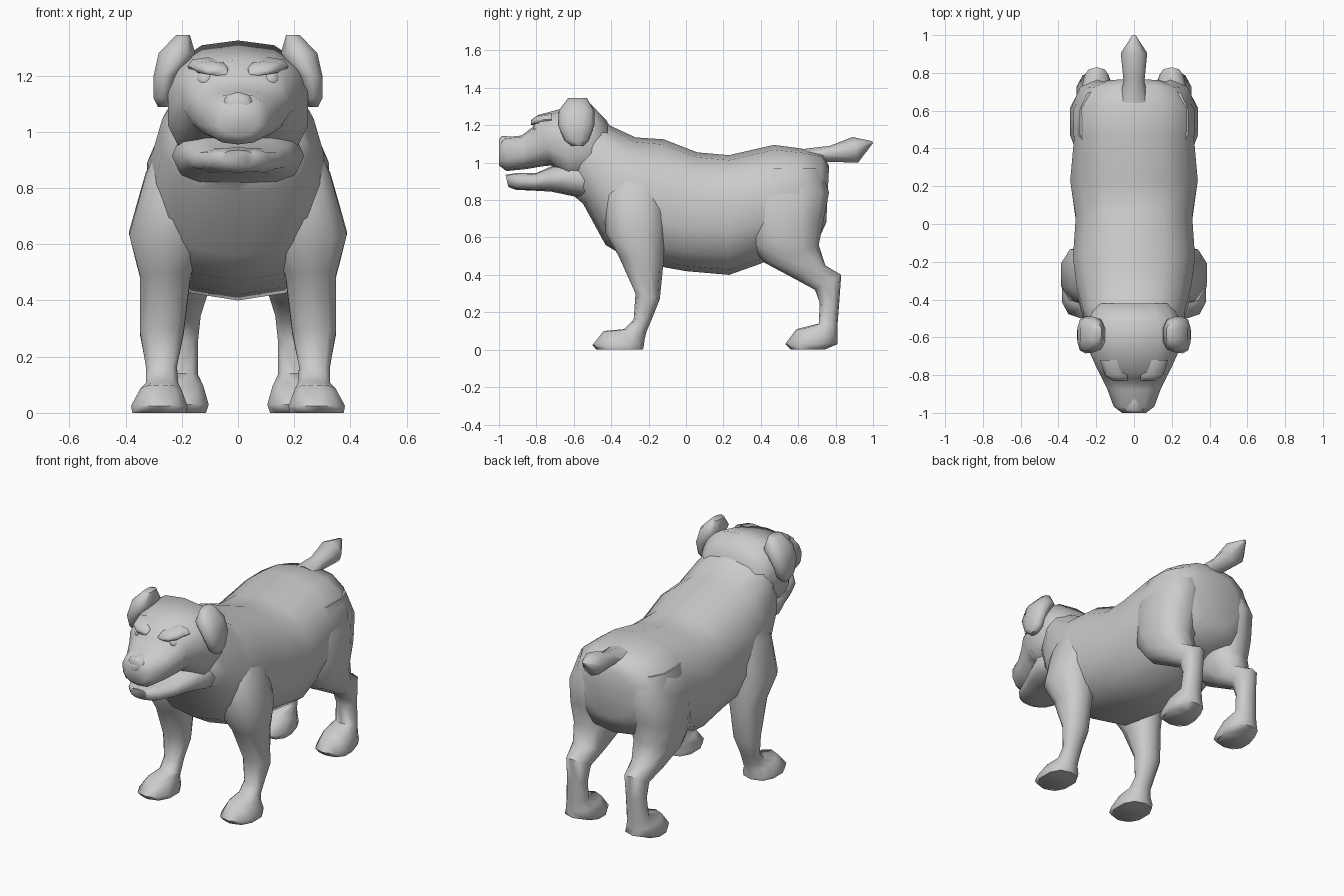
import bpy, bmesh
from math import cos, sin, pi, radians


def bend(v, e):
    return (1 if v >= 0 else -1) * abs(v) ** (2 / e)


def finish(obj, mirror, angle):
    bpy.ops.object.select_all(action='DESELECT')
    obj.select_set(True)
    bpy.context.view_layer.objects.active = obj
    bpy.ops.object.shade_smooth_by_angle(angle=radians(angle))
    if mirror:
        obj.modifiers.new("mirror", 'MIRROR').use_mirror_merge = False


def loft(name, rings, sides=12, e=2.4, mirror=False, angle=60):
    """Skin rounded rings. Each ring spans (y, z)-(y, z) and x range, or half width if 5 values."""
    bm = bmesh.new()
    loops = []
    for r in rings:
        ya, za, yb, zb = r[:4]
        x0, x1 = (-r[4], r[4]) if len(r) == 5 else r[4:]
        loop = []
        for i in range(sides):
            a = 2 * pi * i / sides
            c, s = bend(cos(a), e), bend(sin(a), e)
            loop.append(bm.verts.new(((x0 + x1) / 2 + (x1 - x0) / 2 * s,
                                      (ya + yb) / 2 + (ya - yb) / 2 * c,
                                      (za + zb) / 2 + (za - zb) / 2 * c)))
        loops.append(loop)
    for p, q in zip(loops, loops[1:]):
        for i in range(sides):
            j = (i + 1) % sides
            bm.faces.new((p[i], p[j], q[j], q[i]))
    bm.faces.new(loops[0])
    bm.faces.new(loops[-1])
    bmesh.ops.recalc_face_normals(bm, faces=bm.faces)
    mesh = bpy.data.meshes.new(name)
    bm.to_mesh(mesh)
    bm.free()
    obj = bpy.data.objects.new(name, mesh)
    bpy.context.collection.objects.link(obj)
    finish(obj, mirror, angle)
    return obj


# Torso: neck to rump, top point then bottom point of each tilted ring
loft("torso", [
    (-0.50, 1.28, -0.62, 0.84, 0.22),
    (-0.40, 1.195, -0.55, 0.78, 0.275),
    (-0.27, 1.135, -0.43, 0.56, 0.31),
    (-0.12, 1.125, -0.28, 0.47, 0.33),
    (0.06, 1.055, 0.00, 0.42, 0.315),
    (0.23, 1.04, 0.23, 0.40, 0.345),
    (0.47, 1.095, 0.40, 0.46, 0.325),
    (0.62, 1.075, 0.57, 0.55, 0.33),
    (0.73, 1.05, 0.70, 0.57, 0.26),
    (0.765, 0.98, 0.75, 0.68, 0.15)], sides=14)

# Skull and upper muzzle
loft("head", [
    (-0.42, 1.22, -0.42, 0.95, 0.20),
    (-0.52, 1.325, -0.50, 0.90, 0.25),
    (-0.66, 1.29, -0.62, 0.88, 0.255),
    (-0.79, 1.255, -0.72, 0.985, 0.20),
    (-0.82, 1.19, -0.77, 0.98, 0.18),
    (-0.88, 1.145, -0.86, 0.965, 0.145),
    (-0.97, 1.135, -0.96, 0.955, 0.11),
    (-1.00, 1.10, -1.00, 0.985, 0.065)], sides=14, e=2.5)

# Lower jaw
loft("lower_jaw", [
    (-0.52, 1.00, -0.52, 0.80, 0.22),
    (-0.62, 1.01, -0.60, 0.82, 0.235),
    (-0.72, 0.98, -0.72, 0.845, 0.19),
    (-0.80, 0.945, -0.81, 0.85, 0.155),
    (-0.90, 0.945, -0.91, 0.855, 0.11),
    (-0.965, 0.935, -0.95, 0.87, 0.06)], e=2.6)

# Nose
loft("nose", [
    (-0.92, 1.14, -0.95, 1.04, 0.055),
    (-0.985, 1.142, -0.985, 1.05, 0.055),
    (-1.00, 1.125, -1.00, 1.06, 0.035)], sides=8)

# Brow ridges and eyes
loft("brow", [
    (-0.72, 1.265, -0.72, 1.20, 0.04, 0.18),
    (-0.80, 1.25, -0.80, 1.205, 0.035, 0.155),
    (-0.83, 1.225, -0.83, 1.20, 0.035, 0.11)], sides=8, mirror=True)
bpy.ops.mesh.primitive_uv_sphere_add(segments=12, ring_count=8, radius=0.035)
eye = bpy.context.object
eye.name = "eye"
for v in eye.data.vertices:
    v.co.x += 0.115
    v.co.y -= 0.78
    v.co.z += 1.185
finish(eye, True, 60)

# Drooping ears
loft("ear", [
    (-0.63, 1.345, -0.53, 1.345, 0.17, 0.22),
    (-0.68, 1.28, -0.49, 1.28, 0.15, 0.285),
    (-0.685, 1.20, -0.49, 1.20, 0.215, 0.302),
    (-0.65, 1.12, -0.52, 1.12, 0.23, 0.302),
    (-0.61, 1.088, -0.55, 1.088, 0.25, 0.285)], sides=10, mirror=True)

# Front legs with paws
loft("front_leg", [
    (-0.34, 1.00, -0.15, 1.00, 0.10, 0.27),
    (-0.44, 0.83, -0.11, 0.86, 0.08, 0.335),
    (-0.43, 0.62, -0.11, 0.66, 0.10, 0.393),
    (-0.36, 0.50, -0.12, 0.47, 0.165, 0.352),
    (-0.27, 0.30, -0.14, 0.27, 0.19, 0.352),
    (-0.28, 0.16, -0.18, 0.17, 0.215, 0.33),
    (-0.33, 0.11, -0.21, 0.10, 0.21, 0.33),
    (-0.44, 0.10, -0.22, 0.06, 0.20, 0.35),
    (-0.50, 0.025, -0.225, 0.025, 0.175, 0.385),
    (-0.48, 0.0, -0.23, 0.0, 0.18, 0.38)], sides=10, mirror=True)

# Hind legs with hocks and paws
loft("hind_leg", [
    (0.36, 0.97, 0.72, 0.97, 0.06, 0.29),
    (0.30, 0.76, 0.765, 0.84, 0.05, 0.335),
    (0.35, 0.55, 0.735, 0.69, 0.05, 0.345),
    (0.42, 0.465, 0.71, 0.56, 0.08, 0.325),
    (0.57, 0.385, 0.745, 0.45, 0.11, 0.29),
    (0.69, 0.32, 0.83, 0.40, 0.13, 0.265),
    (0.715, 0.25, 0.82, 0.26, 0.14, 0.26),
    (0.71, 0.14, 0.81, 0.13, 0.14, 0.27),
    (0.59, 0.11, 0.81, 0.07, 0.12, 0.29),
    (0.53, 0.03, 0.81, 0.03, 0.10, 0.31),
    (0.56, 0.0, 0.74, 0.0, 0.11, 0.30)], sides=10, mirror=True)

# Stub tail
loft("tail", [
    (0.64, 1.075, 0.66, 0.98, 0.08),
    (0.77, 1.09, 0.74, 1.005, 0.055),
    (0.89, 1.137, 0.92, 1.00, 0.07),
    (0.995, 1.115, 1.00, 1.105, 0.01)], sides=8, e=2)
